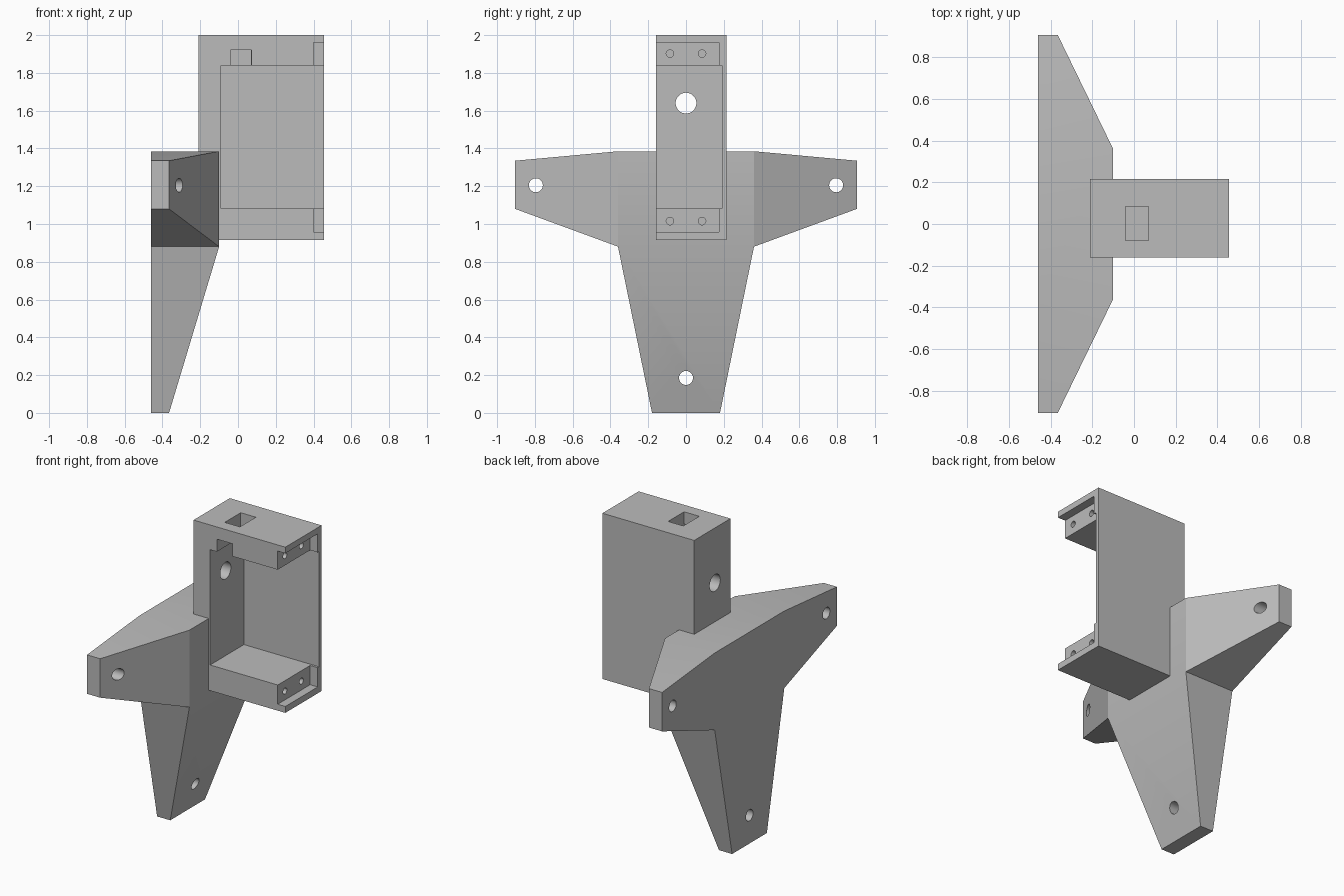
import bpy, bmesh, math
from mathutils import Matrix, Vector

cube = bpy.data.objects.get("Cube")
if cube:
    bpy.data.objects.remove(cube, do_unlink=True)

grey = bpy.data.materials.new("plain grey")
grey.use_nodes = True
grey.diffuse_color = (0.5, 0.5, 0.5, 1)
grey.node_tree.nodes["Principled BSDF"].inputs["Base Color"].default_value = (0.5, 0.5, 0.5, 1)


def make_object(name, bm):
    bmesh.ops.recalc_face_normals(bm, faces=bm.faces)
    mesh = bpy.data.meshes.new(name)
    bm.to_mesh(mesh)
    bm.free()
    mesh.materials.append(grey)
    obj = bpy.data.objects.new(name, mesh)
    bpy.context.collection.objects.link(obj)
    return obj


def box(name, x, y, z):
    bm = bmesh.new()
    spans = (x, y, z)
    size = [b - a for a, b in spans]
    centre = Vector([(a + b) / 2 for a, b in spans])
    bmesh.ops.create_cube(bm, size=1, matrix=Matrix.Translation(centre) @ Matrix.Diagonal((*size, 1)))
    return make_object(name, bm)


def drill(x, y, z, radius, sides=32):
    """Cylinder along x used to cut a hole."""
    bm = bmesh.new()
    place = Matrix.Translation(((x[0] + x[1]) / 2, y, z)) @ Matrix.Rotation(math.pi / 2, 4, 'Y')
    bmesh.ops.create_cone(bm, cap_ends=True, segments=sides, radius1=radius, radius2=radius,
                          depth=x[1] - x[0], matrix=place)
    return make_object("hole_cutter", bm)


def cut(obj, cutters):
    for cutter in cutters:
        mod = obj.modifiers.new("cut", 'BOOLEAN')
        mod.operation = 'DIFFERENCE'
        mod.solver = 'EXACT'
        mod.object = cutter
    bpy.context.view_layer.update()
    graph = bpy.context.evaluated_depsgraph_get()
    result = bpy.data.meshes.new_from_object(obj.evaluated_get(graph))
    obj.modifiers.clear()
    obj.data = result
    for cutter in cutters:
        bpy.data.objects.remove(cutter, do_unlink=True)
    bpy.ops.object.select_all(action='DESELECT')
    obj.select_set(True)
    bpy.context.view_layer.objects.active = obj
    bpy.ops.object.shade_smooth_by_angle(angle=math.radians(25))


# Three-armed wall bracket: flat back, front sloping down towards each arm tip
BACK, TIP, HUB = -0.46, -0.365, -0.1
half = [(0.36, 1.385, HUB), (0.905, 1.335, TIP), (0.905, 1.08, TIP), (0.36, 0.88, HUB), (0.18, 0, TIP)]
outline = half + [(-y, z, x) for y, z, x in reversed(half)]
bm = bmesh.new()
back = [bm.verts.new((BACK, y, z)) for y, z, x in outline]
front = [bm.verts.new((x, y, z)) for y, z, x in outline]
bm.faces.new(back)
for i in range(len(outline)):
    j = (i + 1) % len(outline)
    bm.faces.new((back[i], back[j], front[j], front[i]))
for face in ((0, 3, 6, 9), (0, 1, 2, 3), (9, 8, 7, 6), (3, 4, 5, 6)):
    bm.faces.new([front[i] for i in face])
bracket = make_object("wall_bracket", bm)

# Screw holes at the arm tips
cut(bracket, [drill((-0.6, 0), y, z, 0.037) for y, z in ((-0.795, 1.205), (0.795, 1.205), (0, 0.185))])

# Housing open at the front and one side
housing = box("housing", (-0.21, 0.455), (-0.16, 0.215), (0.915, 2))
cutters = [
    box("cavity_cutter", (-0.09, 0.6), (-0.3, 0.19), (1.083, 1.838)),
    box("cover_step_cutter", (0.4, 0.6), (-0.3, 0.175), (0.957, 1.96)),
    box("cable_slot_cutter", (-0.04, 0.07), (-0.08, 0.085), (1.7, 2.2)),
    box("cable_channel_cutter", (-0.041, 0.071), (-0.3, 0), (1.7, 1.92)),
    drill((-0.4, 0), 0, 1.64, 0.055),
]
cutters += [drill((0.2, 0.5), y, z, 0.02, 20) for y in (-0.085, 0.085) for z in (1.015, 1.902)]
cut(housing, cutters)
